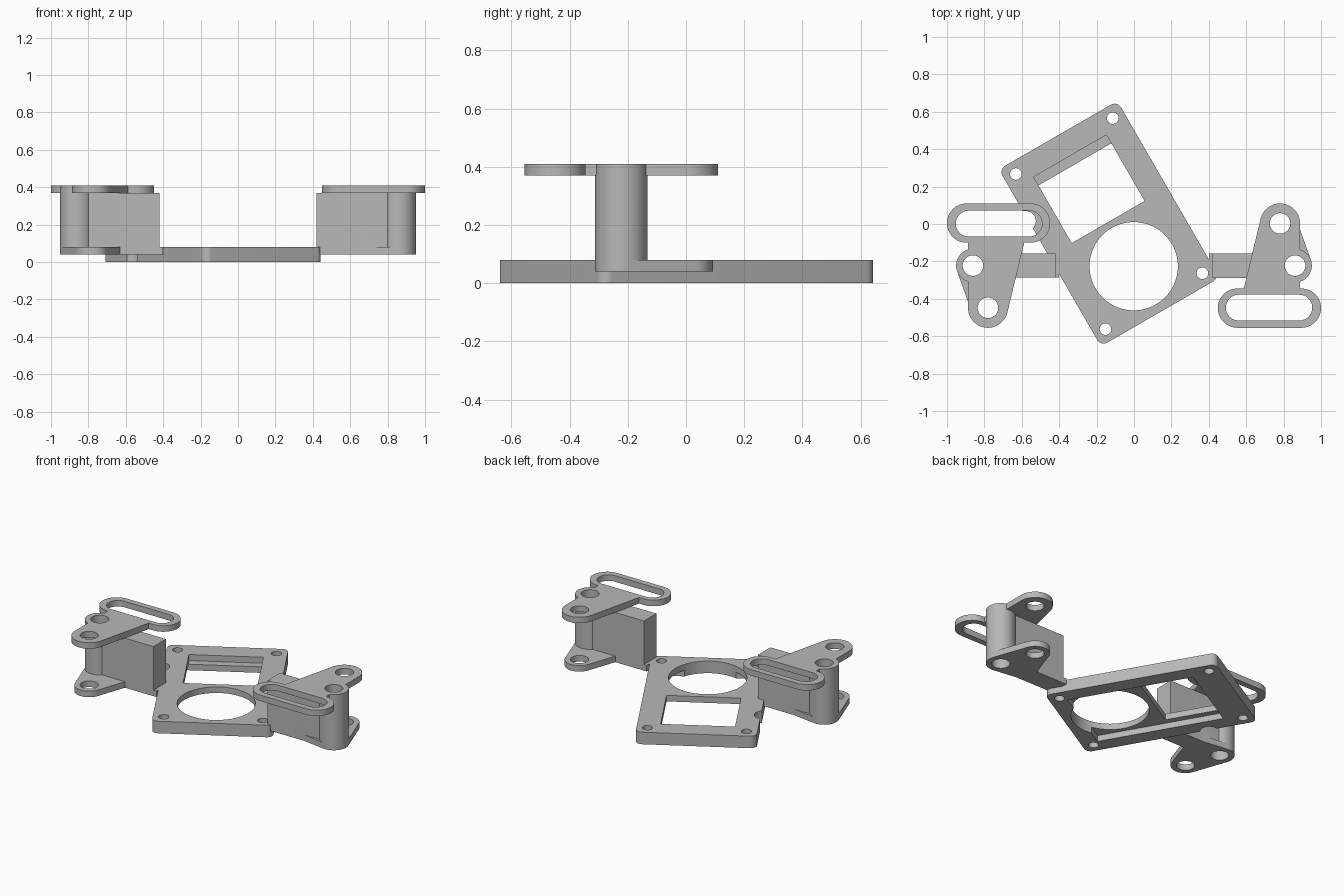
import bpy, bmesh, math
from mathutils import Vector, Matrix
from mathutils.geometry import convex_hull_2d

if "Cube" in bpy.data.objects:
    bpy.data.objects.remove(bpy.data.objects["Cube"], do_unlink=True)

grey = bpy.data.materials.new("plain_grey")
grey.use_nodes = True
colour = (0.48, 0.48, 0.48, 1)
grey.diffuse_color = colour
grey.node_tree.nodes["Principled BSDF"].inputs["Base Color"].default_value = colour


def ring(x, y, r, n=48):
    return [Vector((x + r * math.cos(math.tau * i / n), y + r * math.sin(math.tau * i / n)))
            for i in range(n)]


def box(x0, x1, y0, y1):
    return [Vector(p) for p in ((x0, y0), (x1, y0), (x1, y1), (x0, y1))]


def prism(name, points, z0, z1):
    """Extrude the convex outline around the given points."""
    outline = [points[i] for i in convex_hull_2d(points)]
    bm = bmesh.new()
    face = bm.faces.new([bm.verts.new((p.x, p.y, z0)) for p in outline])
    top = bmesh.ops.extrude_face_region(bm, geom=[face])["geom"]
    bmesh.ops.translate(bm, vec=(0, 0, z1 - z0),
                        verts=[v for v in top if isinstance(v, bmesh.types.BMVert)])
    bmesh.ops.recalc_face_normals(bm, faces=bm.faces)
    mesh = bpy.data.meshes.new(name)
    bm.to_mesh(mesh)
    bm.free()
    mesh.materials.append(grey)
    obj = bpy.data.objects.new(name, mesh)
    bpy.context.collection.objects.link(obj)
    return obj


def combine(base, parts, operation):
    """Apply a boolean with each part, then discard the part."""
    bpy.context.view_layer.objects.active = base
    for part in parts:
        mod = base.modifiers.new("cut", "BOOLEAN")
        mod.operation, mod.solver, mod.object = operation, "EXACT", part
        bpy.ops.object.modifier_apply(modifier=mod.name)
        bpy.data.objects.remove(part, do_unlink=True)


def finish(obj):
    bpy.ops.object.select_all(action="DESELECT")
    obj.select_set(True)
    bpy.context.view_layer.objects.active = obj
    bpy.ops.object.shade_smooth_by_angle(angle=math.radians(30))


# Base plate: rounded rectangle, built square to its own axes
HX, HY = 0.299, 0.479
corners = [(sx * HX, sy * HY) for sx in (-1, 1) for sy in (-1, 1)]
outline = [p for x, y in corners
           for p in ring(x + math.copysign(0.027, x), y + math.copysign(0.027, y), 0.04)]
plate = prism("base_plate", outline, 0, 0.08)
cuts = [prism("recess", box(-0.265, 0.265, -0.44, 0.366), -0.1, 0.04),
        prism("window", box(-0.225, 0.225, 0.01, 0.418), 0.04, 0.2),
        prism("round_opening", ring(0, -0.263, 0.236, 96), -0.1, 0.2)]
cuts += [prism("screw_hole", ring(x, y, 0.031), -0.1, 0.2) for x, y in corners]
combine(plate, cuts, "DIFFERENCE")
plate.data.transform(Matrix.Translation((-0.133, 0.002, 0)) @ Matrix.Rotation(math.radians(30), 4, "Z"))
# Clearance notch in the plate's side, below the slot
combine(plate, [prism("notch", ring(-0.58, 0.015, 0.055), -0.1, 0.2)], "DIFFERENCE")
finish(plate)

# Side bracket: post, arm, lower ear, slotted upper ear
PX, PY = 0.861, -0.2225
EX, EY = 0.781, 0.003
bracket = prism("left_bracket", ring(PX, PY, 0.09), 0.04, 0.41)
combine(bracket, [
    prism("arm", box(0.42, PX, -0.288, -0.158), 0.04, 0.37),
    prism("arm_foot", box(0.4, 0.6, -0.288, -0.158), 0.04, 0.08),
    prism("lower_ear", ring(EX, EY, 0.09) + ring(PX, PY, 0.09)
          + [Vector((0.63, -0.16)), Vector((0.63, -0.28))], 0.04, 0.08),
    prism("upper_ear", ring(EX, EY, 0.107) + box(0.588, 0.888, -0.37, -0.34), 0.37, 0.41),
    prism("slot_frame", ring(0.553, -0.45, 0.105) + ring(0.895, -0.45, 0.105), 0.37, 0.41),
], "UNION")
combine(bracket, [
    prism("post_hole", ring(PX, PY, 0.055), -0.1, 0.6),
    prism("ear_hole", ring(EX, EY, 0.055), -0.1, 0.6),
    prism("slot", ring(0.56, -0.447, 0.069) + ring(0.884, -0.447, 0.069), 0.3, 0.6),
], "DIFFERENCE")
finish(bracket)

# Opposite bracket: the same part turned half way round the opening
other = bpy.data.objects.new("right_bracket", bracket.data.copy())
bpy.context.collection.objects.link(other)
pivot = Matrix.Translation((0, PY, 0))
other.data.transform(pivot @ Matrix.Rotation(math.pi, 4, "Z") @ pivot.inverted())
